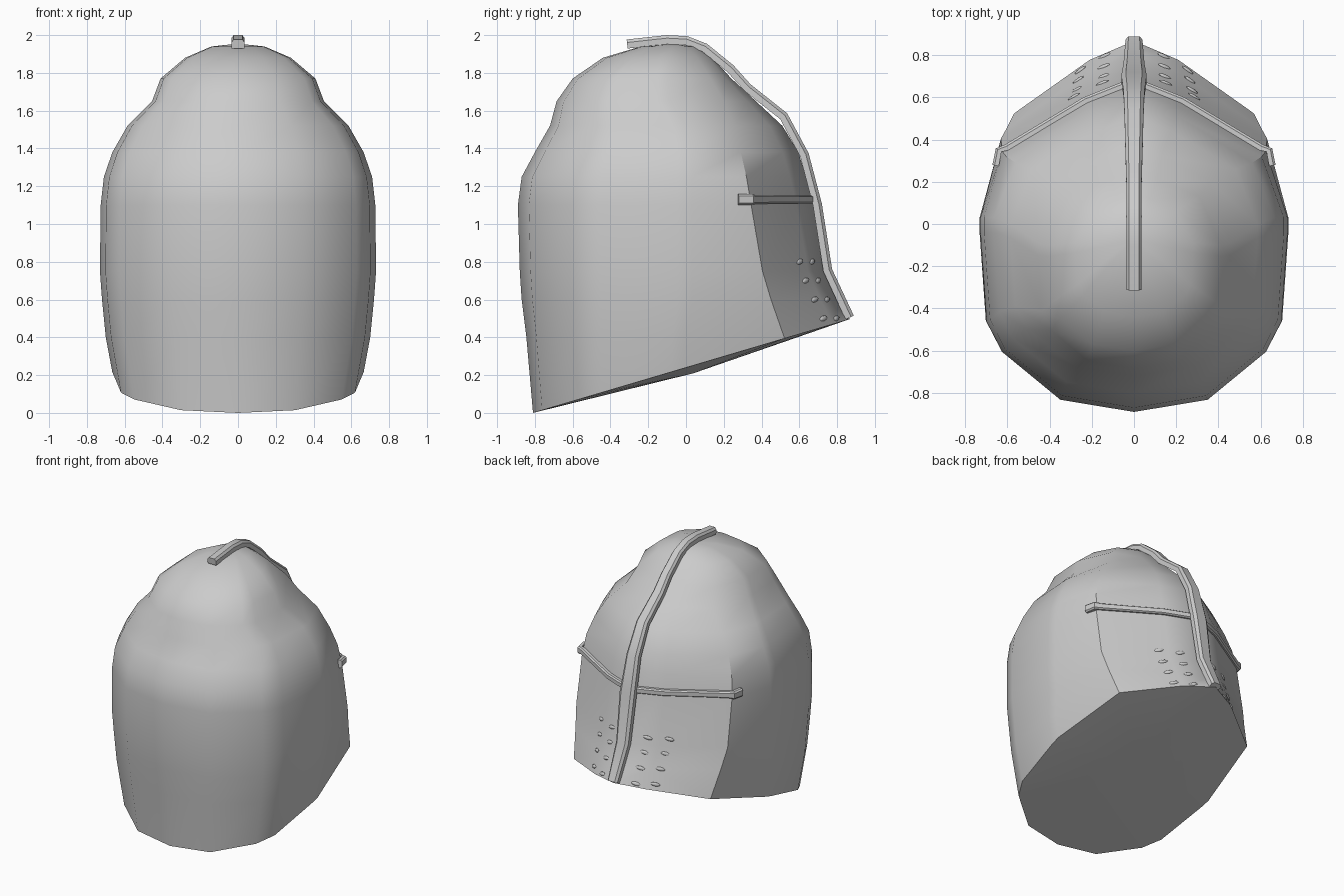
import bpy, bmesh, math
from mathutils import Vector, Matrix
from mathutils.bvhtree import BVHTree

if "Cube" in bpy.data.objects:
    bpy.data.objects.remove(bpy.data.objects["Cube"])


def finish(name, bm, angle, mirror=False):
    bmesh.ops.recalc_face_normals(bm, faces=bm.faces)
    for f in bm.faces:
        f.smooth = True
    for e in bm.edges:
        if len(e.link_faces) == 2 and e.calc_face_angle(0) > math.radians(angle):
            e.smooth = False
    me = bpy.data.meshes.new(name)
    bm.to_mesh(me)
    bm.free()
    ob = bpy.data.objects.new(name, me)
    bpy.context.collection.objects.link(ob)
    if mirror:
        ob.modifiers.new("Mirror", 'MIRROR')
    return ob


# Helmet shell: horizontal rings (z, half width, back y, widest y, seam x, seam y, front y)
levels = [
    (0.00, .625, -.81, -.05, .50, .66, 1.12),
    (0.40, .70, -.845, -.03, .57, .52, .92),
    (0.60, .72, -.87, 0, .605, .45, .81),
    (0.75, .731, -.88, 0, .63, .405, .735),
    (1.10, .727, -.89, 0, .625, .345, .675),
    (1.25, .71, -.87, 0, .605, .32, .635),
    (1.38, .665, -.80, 0, .56, .29, .595),
    (1.52, .585, -.72, -.03, .48, .26, .51),
    (1.65, .455, -.685, -.12, .36, .20, .37),
    (1.77, .41, -.60, -.13, .31, .13, .24),
    (1.88, .28, -.44, -.12, .20, .06, .14),
    (1.94, .14, -.24, -.10, .10, 0, .05),
]
bm = bmesh.new()
rings = []
for z, w, yb, yc, sx, sy, yf in levels:
    half = [(w * a, yc + (yb - yc) * b) for a, b in
            ((0, 1), (.48, .935), (.86, .68), (.96, .52), (1, .05))]
    half += [(w, yc + .03), (sx, sy), (.36 * sx, yf - .27 * (yf - sy)), (0, yf)]
    loop = half + [(-x, y) for x, y in half[-2:0:-1]]
    rings.append([bm.verts.new((x, y, z)) for x, y in loop])
n = len(rings[0])
for a, b in zip(rings, rings[1:]):
    for i in range(n):
        j = (i + 1) % n
        bm.faces.new((a[i], a[j], b[j], b[i]))
apex = bm.verts.new((0, -.07, 1.955))
for i in range(n):
    bm.faces.new((rings[-1][i], rings[-1][(i + 1) % n], apex))
# Sharp seams of the face plate
for a, b in zip(rings[:6], rings[1:7]):
    for i in (6, n - 6):
        bm.edges.get((a[i], b[i])).smooth = False
# Slanted lower rim with a shallow closed underside
bmesh.ops.bisect_plane(bm, geom=bm.verts[:] + bm.edges[:] + bm.faces[:],
                       plane_co=(0, -.81, 0), plane_no=(0, -.296, 1), clear_inner=True)
rim = [e for e in bm.edges if e.is_boundary]
hub = bm.verts.new((0, .04, .21))
for e in rim:
    bm.faces.new((e.verts[0], e.verts[1], hub))
bmesh.ops.recalc_face_normals(bm, faces=bm.faces)
tree = BVHTree.FromBMesh(bm)
finish("helmet_shell", bm, 42)


def on_face(x, z):
    """Point and normal on the front of the face plate."""
    hit, nor, _, _ = tree.ray_cast(Vector((x, 3, z)), Vector((0, -1, 0)))
    return hit, nor


def bar(name, pts, widths, side, thick, mirror=False):
    """Strap with rounded outer corners swept along a path."""
    bm = bmesh.new()
    side = Vector(side)
    pts = [Vector(p) for p in pts]
    section = ((-1, -.2), (-1, .6), (-.65, 1), (.65, 1), (1, .6), (1, -.2))
    rows = []
    for i, p in enumerate(pts):
        t = pts[min(i + 1, len(pts) - 1)] - pts[max(i - 1, 0)]
        nrm = t.cross(side).normalized()
        if nrm.dot(p - Vector((0, 0, p.z if side.z else 1))) < 0:
            nrm.negate()
        rows.append([bm.verts.new(p + side * widths[i] * u + nrm * thick * v)
                     for u, v in section])
    for a, b in zip(rows, rows[1:]):
        for i in range(6):
            j = (i + 1) % 6
            bm.faces.new((a[i], a[j], b[j], b[i]))
    bm.faces.new(rows[-1])
    bm.faces.new(rows[0])
    return finish(name, bm, 35, mirror)


# Centre ridge from the rim over the crown
ridge = [(.852, .498), (.735, .75), (.68, 1.1), (.612, 1.36), (.505, 1.56), (.315, 1.71),
         (.225, 1.81), (.09, 1.92), (0, 1.955), (-.1, 1.96), (-.31, 1.937)]
bar("centre_ridge", [(0, y, z) for y, z in ridge],
    [.04, .05, .06, .05, .045, .04, .037, .035, .035, .035, .035], (1, 0, 0), .04)

# Brow bar under the eye line, wrapping past the plate seams
path = [on_face(x, 1.13)[0] for x in (.01, .12, .225, .42, .60)]
path += [(.632, .345, 1.13), (.645, .275, 1.13)]
bar("brow_bar", path, [.022] * 4 + [.024, .028, .03], (0, 0, 1), .026, True)

# Breathing slots, two columns of four on each cheek
bm = bmesh.new()
for row in range(4):
    z = .80 - .1 * row
    for x in (.15 - .003 * row, .285 - .01 * row):
        p, nor = on_face(x, z)
        along = (Vector((0, 0, 1)).cross(nor).normalized() + Vector((0, 0, .25))).normalized()
        up = nor.cross(along).normalized()
        rot = Matrix((along, up, nor)).transposed().to_4x4()
        bmesh.ops.create_uvsphere(bm, u_segments=10, v_segments=6, radius=1,
                                  matrix=Matrix.Translation(p) @ rot @
                                  Matrix.Diagonal((.034, .014, .009, 1)))
finish("breathing_slots", bm, 60, True)
